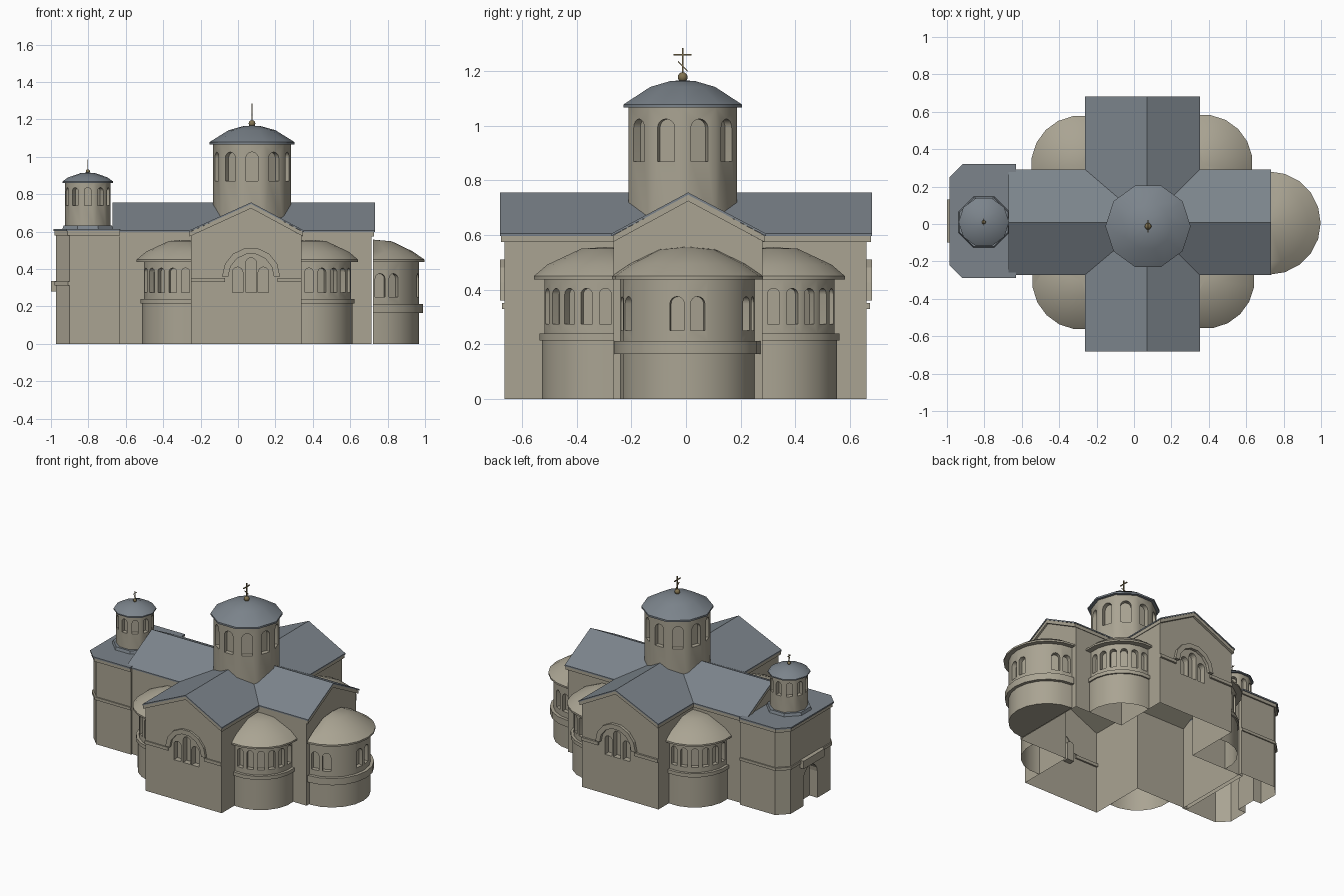
import bpy, bmesh
from math import sin, cos, pi, radians
from mathutils import Matrix, Vector

if "Cube" in bpy.data.objects:
    bpy.data.objects.remove(bpy.data.objects["Cube"])


def material(name, r, g, b):
    m = bpy.data.materials.new(name)
    m.diffuse_color = (r, g, b, 1)
    m.use_nodes = True
    m.node_tree.nodes["Principled BSDF"].inputs["Base Color"].default_value = m.diffuse_color
    return m


WALL = material("stone", 0.40, 0.37, 0.29)
ROOF = material("slate", 0.20, 0.23, 0.26)
GOLD = material("dark_gold", 0.22, 0.17, 0.08)


def finish(name, bm, mat, smooth=None):
    bmesh.ops.recalc_face_normals(bm, faces=bm.faces)
    me = bpy.data.meshes.new(name)
    bm.to_mesh(me)
    bm.free()
    ob = bpy.data.objects.new(name, me)
    bpy.context.collection.objects.link(ob)
    me.materials.append(mat)
    if smooth:
        shade(ob, smooth)
    return ob


def activate(ob):
    bpy.ops.object.select_all(action='DESELECT')
    bpy.context.view_layer.objects.active = ob
    ob.select_set(True)


def shade(ob, angle):
    activate(ob)
    bpy.ops.object.shade_smooth_by_angle(angle=radians(angle))


def add_prism(bm, pts, axis, a, b, M=Matrix()):
    put = {'x': lambda u, v, t: (t, u, v), 'y': lambda u, v, t: (u, t, v),
           'z': lambda u, v, t: (u, v, t)}[axis]
    lo, hi = [[bm.verts.new(M @ Vector(put(u, v, t))) for u, v in pts] for t in (a, b)]
    n = len(pts)
    bm.faces.new(lo)
    bm.faces.new(hi[::-1])
    for i in range(n):
        j = (i + 1) % n
        bm.faces.new((lo[i], lo[j], hi[j], hi[i]))


def prism(name, pts, axis, a, b, mat=WALL):
    bm = bmesh.new()
    add_prism(bm, pts, axis, a, b)
    return finish(name, bm, mat)


def box(name, x0, x1, y0, y1, z0, z1, mat=WALL):
    return prism(name, [(x0, y0), (x1, y0), (x1, y1), (x0, y1)], 'z', z0, z1, mat)


def lathe(name, profile, n, cx, cy, mat=WALL, phase=0.0, smooth=40):
    bm = bmesh.new()
    rings = []
    for r, z in profile:
        k = n if r else 1
        rings.append([bm.verts.new((cx + r * cos(2 * pi * i / n + phase),
                                    cy + r * sin(2 * pi * i / n + phase), z)) for i in range(k)])
    for A, B in zip(rings, rings[1:]):
        for i in range(n):
            j = (i + 1) % n
            f = [A[i % len(A)], A[j % len(A)], B[j % len(B)], B[i % len(B)]]
            bm.faces.new(list(dict.fromkeys(f)))
    return finish(name, bm, mat, smooth)


def cut_arches(ob, arches, depth=0.03):
    """Sink round-headed niches; each is (x, y, facing angle, width, z0, z1)."""
    bm = bmesh.new()
    for x, y, ang, w, z0, z1 in arches:
        r = w / 2
        pts = [(-r, z0), (r, z0)] + [(r * cos(pi * i / 8), z1 - r + r * sin(pi * i / 8)) for i in range(9)]
        M = Matrix.Translation((x, y, 0)) @ Matrix.Rotation(ang + pi / 2, 4, 'Z')
        add_prism(bm, pts, 'y', -0.02, depth, M)
    cutter = finish("cutter", bm, WALL)
    boolean(ob, cutter, 'DIFFERENCE')


def boolean(ob, other, op):
    mod = ob.modifiers.new("bool", 'BOOLEAN')
    mod.operation, mod.object, mod.solver = op, other, 'EXACT'
    activate(ob)
    bpy.ops.object.modifier_apply(modifier="bool")
    bpy.data.objects.remove(other)


def trim(ob, planes=(), open_bottom=True):
    """Keep the side each plane normal points to, and drop the ground faces."""
    bm = bmesh.new()
    bm.from_mesh(ob.data)
    for co, no in planes:
        bmesh.ops.bisect_plane(bm, geom=bm.verts[:] + bm.edges[:] + bm.faces[:],
                               plane_co=co, plane_no=no, clear_inner=True)
    if open_bottom:
        low = [f for f in bm.faces if all(v.co.z < 0.001 for v in f.verts)]
        bmesh.ops.delete(bm, geom=low, context='FACES')
    bm.to_mesh(ob.data)
    bm.free()


def around(cx, cy, r, angles, w, z0, z1):
    return [(cx + r * cos(a), cy + r * sin(a), a, w, z0, z1) for a in map(radians, angles)]


def gable(l, m, r, eave, top):
    return [(l, 0), (r, 0), (r, eave), (m, top), (l, eave)]


def chevron(l, m, r, eave, top, t):
    return [(l, eave), (m, top), (r, eave), (r, eave + t), (m, top + t), (l, eave + t)]


# Cross-shaped walls with windows in the two transept gables
MX = 0.07
walls = prism("cross_walls", gable(-0.25, MX, 0.34, 0.578, 0.725), 'y', -0.665, 0.66)
nave = prism("nave", gable(-0.265, 0.008, 0.28, 0.578, 0.725), 'x', -0.66, 0.715)
boolean(walls, nave, 'UNION')
trio = [(-0.072, 0.41), (0, 0.46), (0.066, 0.41)]
cut_arches(walls, [(MX + dx, y, a, 0.056, 0.275, zt) for dx, zt in trio
                   for y, a in ((-0.665, -pi / 2), (0.66, pi / 2))], 0.04)
trim(walls)

# Cornices and slate roofs over both arms
for nm, t, e, top, mat, grow in (("cornice", 0.024, 0.574, 0.724, WALL, 0),
                                 ("roof", 0.009, 0.597, 0.747, ROOF, 0.004)):
    prism("transept_" + nm, chevron(-0.258 - grow, MX, 0.348 + grow, e, top, t), 'y',
          -0.677 - grow, 0.677 + grow, mat)
    prism("nave_" + nm, chevron(-0.268 - grow, 0.008, 0.288 + grow, e, top, t), 'x',
          -0.668 - grow, 0.728 + grow, mat)

# Arched hoods and string courses on the transept gables
hood = [(MX + R * cos(pi * i / 7), 0.36 + R * sin(pi * i / 7))
        for R, steps in ((0.155, range(8)), (0.122, range(7, -1, -1))) for i in steps]
for side, a, b in (("front", -0.68, -0.66), ("back", 0.655, 0.68)):
    prism(side + "_window_hood", hood, 'y', a, b)
    for x0, x1 in ((-0.25, -0.07), (0.21, 0.34)):
        box(side + "_string_course", x0, x1, a * 0.99, b * 0.99, 0.33, 0.352)

# Four corner chapels between the arms
CH = [(0, 0), (0.235, 0), (0.235, 0.215), (0.245, 0.215), (0.245, 0.24), (0.226, 0.24), (0.226, 0.438),
      (0.265, 0.438), (0.265, 0.45), (0.215, 0.492), (0.09, 0.55), (0, 0.556)]
for sx, sy, cx, cy, a0 in ((-1, -1, -0.28, -0.30, 180), (1, -1, 0.38, -0.295, 270),
                           (1, 1, 0.37, 0.32, 0), (-1, 1, -0.285, 0.315, 90)):
    ch = lathe("corner_chapel", CH, 20, cx, cy, phase=radians(9), smooth=None)
    cut_arches(ch, around(cx, cy, 0.223, range(a0, a0 + 91, 18), 0.044, 0.275, 0.405))
    trim(ch, [((0.34 if sx > 0 else -0.25, 0, 0), (sx, 0, 0)),
              ((0, 0.28 if sy > 0 else -0.265, 0), (0, sy, 0))])
    shade(ch, 30)

# Large east apse
AP = [(0, 0), (0.245, 0), (0.245, 0.165), (0.267, 0.165), (0.267, 0.212), (0.245, 0.212), (0.245, 0.438),
      (0.276, 0.438), (0.276, 0.45), (0.21, 0.495), (0.10, 0.548), (0, 0.557)]
apse = lathe("east_apse", AP, 20, 0.722, 0.005, smooth=None)
cut_arches(apse, around(0.722, 0.005, 0.242, (-81, -63, -9, 9, 63, 81), 0.053, 0.25, 0.375))
trim(apse, [((0.722, 0, 0), (1, 0, 0))], open_bottom=False)
shade(apse, 30)


# West porch block with chamfered corners
def porch_plan(o):
    c = 0.07
    x, y0, y1 = -0.972 - o, -0.275 - o, 0.305 + o
    return [(x, y0 + c), (x + c, y0), (-0.632, y0), (-0.632, y1), (x + c, y1), (x, y1 - c)]


porch = prism("porch_walls", porch_plan(0), 'z', 0, 0.585)
cut_arches(porch, [(-0.972, 0.015, pi, 0.15, -0.02, 0.26)], 0.06)
trim(porch)
prism("porch_string_course", porch_plan(0.008), 'z', 0.312, 0.332)
prism("porch_cornice", porch_plan(0.01), 'z', 0.58, 0.603)
prism("porch_roof", porch_plan(0.015), 'z', 0.603, 0.613, ROOF)
box("door_lintel", -1.0, -0.96, -0.1, 0.13, 0.28, 0.335)


# Drums with windows, domed roofs, finial balls and crosses
def tower(name, cx, cy, r, z0, z1, win, dome, ball, ztop, s):
    drum = lathe(name + "_drum", [(0, z0), (r, z0), (r, z1), (0, z1)], 10, cx, cy, smooth=None)
    cut_arches(drum, around(cx, cy, r * cos(pi / 10), range(18, 360, 36), *win))
    shade(drum, 40)
    lathe(name + "_dome", dome, 10, cx, cy, ROOF)
    zb = dome[-1][1] + ball * 0.6
    lathe(name + "_ball", [(ball * sin(pi * i / 8) if 0 < i < 8 else 0, zb - ball * cos(pi * i / 8))
                           for i in range(9)], 12, cx, cy, GOLD)
    t = 0.003 * s
    box(name + "_cross_post", cx - t, cx + t, cy - t, cy + t, zb, ztop, GOLD)
    zc = ztop - 0.025 * s
    box(name + "_cross_arm", cx - t, cx + t, cy - 0.033 * s, cy + 0.033 * s, zc - t, zc + t, GOLD)
    d, zs = 0.017 * s, zc - 0.042 * s
    prism(name + "_cross_slant", [(cy - d, zs + d - t), (cy + d, zs - d - t), (cy + d, zs - d + t),
                                  (cy - d, zs + d + t)], 'x', cx - t, cx + t, GOLD)


tower("main", 0.075, -0.012, 0.208, 0.60, 1.07, (0.066, 0.87, 1.025),
      [(0, 1.066), (0.228, 1.066), (0.228, 1.078), (0.125, 1.142), (0.05, 1.163), (0, 1.167)],
      0.018, 1.285, 1.0)
lathe("belfry_base", [(0, 0.605), (0.15, 0.605), (0.14, 0.632), (0, 0.632)], 8, -0.803, 0.01, ROOF,
      phase=pi / 8, smooth=None)
tower("belfry", -0.803, 0.01, 0.121, 0.61, 0.865, (0.038, 0.74, 0.835),
      [(0, 0.86), (0.135, 0.86), (0.135, 0.868), (0.105, 0.89), (0.04, 0.912), (0, 0.916)],
      0.011, 0.985, 0.55)
